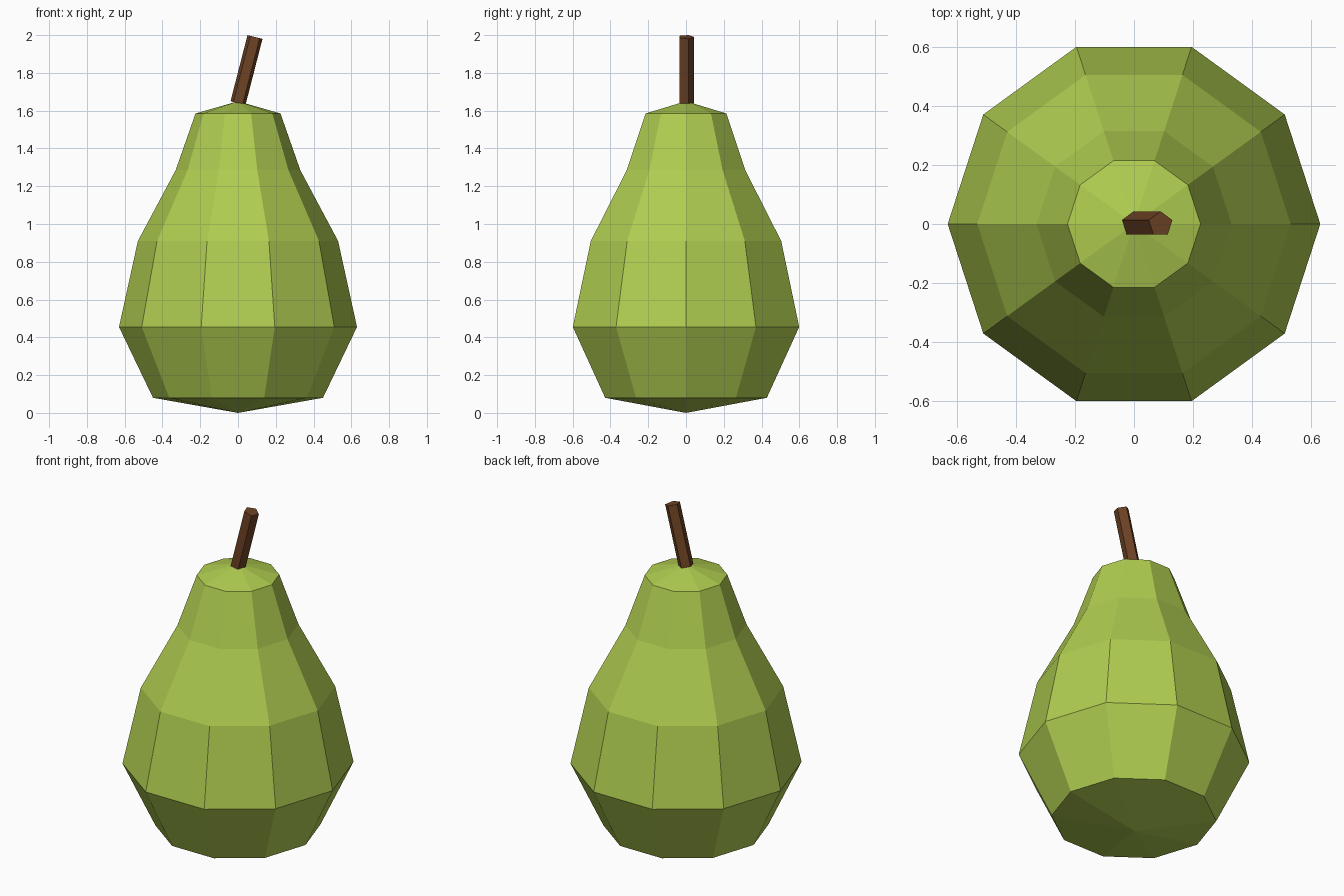
import bpy
import bmesh
from math import cos, sin, pi
from mathutils import Matrix, Vector

cube = bpy.data.objects.get("Cube")
if cube:
    bpy.data.objects.remove(cube, do_unlink=True)


def make_material(name, colour):
    mat = bpy.data.materials.new(name)
    mat.use_nodes = True
    mat.diffuse_color = colour
    bsdf = next(n for n in mat.node_tree.nodes if n.type == "BSDF_PRINCIPLED")
    bsdf.inputs["Base Color"].default_value = colour
    return mat


def add_object(name, bm, mat):
    bmesh.ops.recalc_face_normals(bm, faces=bm.faces)
    mesh = bpy.data.meshes.new(name)
    bm.to_mesh(mesh)
    bm.free()
    mesh.materials.append(mat)
    obj = bpy.data.objects.new(name, mesh)
    bpy.context.collection.objects.link(obj)
    return obj


def lathe(name, profile, sides, mat):
    """Faceted solid from (radius, height) rings, closed by a point at each end."""
    bm = bmesh.new()
    (_, low), *rings, (_, high) = profile
    loops = [[bm.verts.new((r * cos(2 * pi * i / sides), r * sin(2 * pi * i / sides), z))
              for i in range(sides)] for r, z in rings]
    bottom = bm.verts.new((0, 0, low))
    top = bm.verts.new((0, 0, high))
    for i in range(sides):
        j = (i + 1) % sides
        for a, b in zip(loops, loops[1:]):
            bm.faces.new((a[i], a[j], b[j], b[i]))
        bm.faces.new((loops[0][j], loops[0][i], bottom))
        bm.faces.new((loops[-1][i], loops[-1][j], top))
    return add_object(name, bm, mat)


def rod(name, start, end, radius, sides, mat):
    """Straight prism between two points, leaning in the x-z plane."""
    axis = Vector(end) - Vector(start)
    lean = Matrix.Rotation(Vector((0, 0, 1)).angle(axis), 4, "Y")
    place = Matrix.Translation((Vector(start) + Vector(end)) / 2)
    turn = Matrix.Rotation(pi / 2, 4, "Z")
    bm = bmesh.new()
    ring = [bm.verts.new(turn @ Vector((radius * cos(2 * pi * i / sides),
                                        radius * sin(2 * pi * i / sides),
                                        -axis.length / 2))) for i in range(sides)]
    base = bm.faces.new(ring)
    cap = bmesh.ops.extrude_face_region(bm, geom=[base], use_keep_orig=True)
    moved = [v for v in cap["geom"] if isinstance(v, bmesh.types.BMVert)]
    bmesh.ops.translate(bm, verts=moved, vec=(0, 0, axis.length))
    bmesh.ops.transform(bm, matrix=place @ lean, verts=bm.verts)
    return add_object(name, bm, mat)


green = make_material("pear green", (0.43, 0.61, 0.08, 1))
brown = make_material("stem brown", (0.155, 0.055, 0.018, 1))

# Fruit body: wide belly narrowing to a shallow crown
lathe("fruit_body", [(0, 0), (0.45, 0.08), (0.63, 0.455), (0.53, 0.91),
                     (0.33, 1.285), (0.225, 1.585), (0, 1.65)], 10, green)

# Leaning five-sided stem
rod("stem", (0, 0, 1.64), (0.09, 0, 1.99), 0.043, 5, brown)
